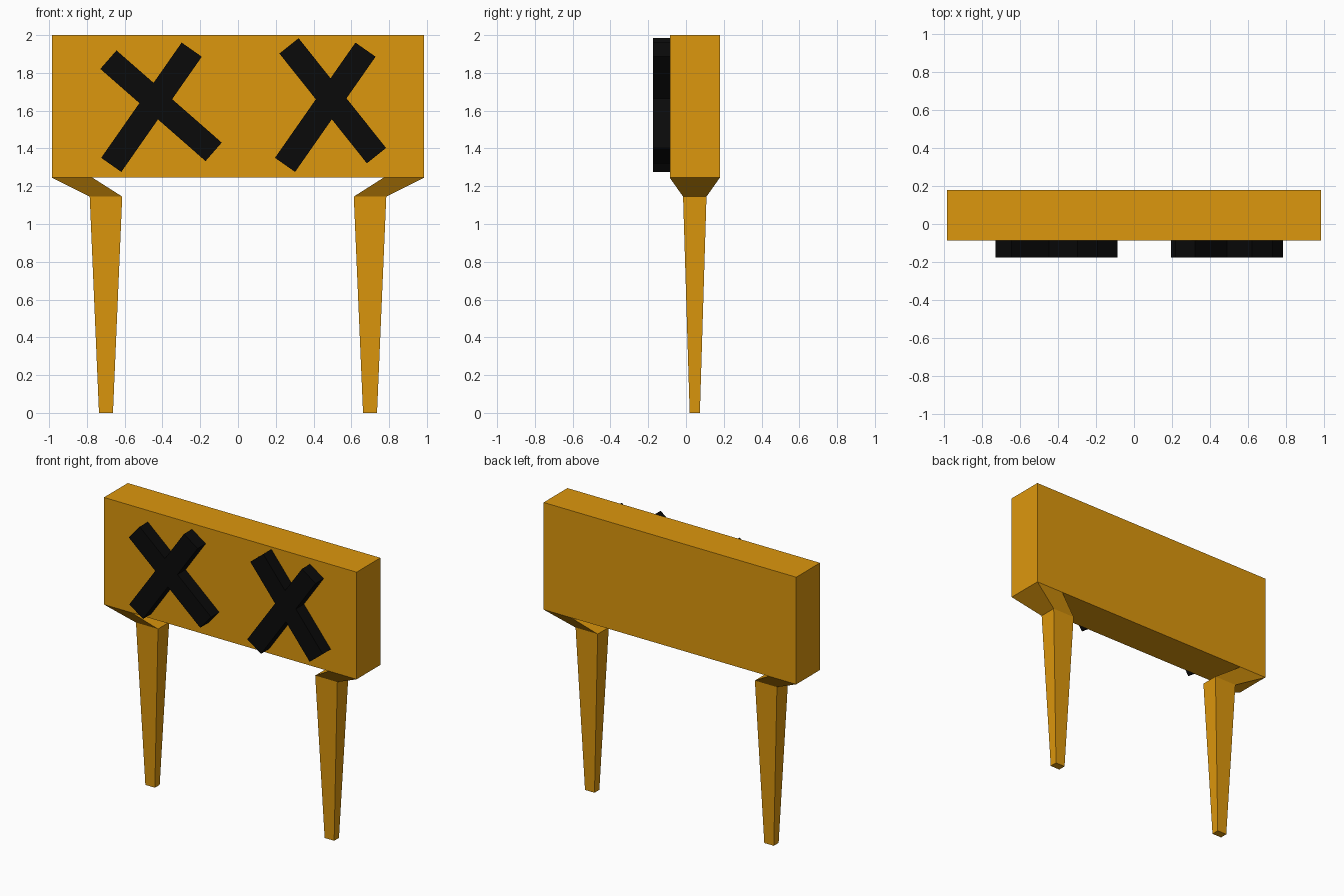
import bpy, bmesh, math
from mathutils import Vector, Matrix

if "Cube" in bpy.data.objects:
    bpy.data.objects.remove(bpy.data.objects["Cube"])


def material(name, color):
    m = bpy.data.materials.new(name)
    m.diffuse_color = color
    m.use_nodes = True
    m.node_tree.nodes["Principled BSDF"].inputs["Base Color"].default_value = m.diffuse_color
    return m


orange = material("orange_paint", (0.72, 0.31, 0.004, 1))
black = material("black_paint", (0.003, 0.003, 0.003, 1))


def add_object(name, bm, mat):
    bmesh.ops.recalc_face_normals(bm, faces=bm.faces[:])
    mesh = bpy.data.meshes.new(name)
    bm.to_mesh(mesh)
    bm.free()
    mesh.materials.append(mat)
    ob = bpy.data.objects.new(name, mesh)
    bpy.context.collection.objects.link(ob)
    return ob


# Board with legs extruded from the two ends of its underside
YMID, SPLIT, BOTTOM = 0.0465, 0.77, 1.245
bm = bmesh.new()
bmesh.ops.create_cube(bm, size=1, matrix=Matrix.Translation((0, YMID, (2 + BOTTOM) / 2))
                      @ Matrix.Diagonal((1.97, 0.265, 2 - BOTTOM, 1)))
for x in (-SPLIT, SPLIT):
    bmesh.ops.bisect_plane(bm, geom=bm.verts[:] + bm.edges[:] + bm.faces[:],
                           plane_co=(x, 0, 0), plane_no=(1, 0, 0))
bm.normal_update()
for side in (-1, 1):
    face = next(f for f in bm.faces if f.normal.z < -0.9
                and f.calc_center_median().x * side > SPLIT)
    # flared shoulder ring, then tapered foot: (centre x, half width, half depth, z)
    for cx, hx, hy, z in ((0.699, 0.086, 0.062, 1.145), (0.699, 0.037, 0.027, 0.0)):
        face = bmesh.ops.extrude_discrete_faces(bm, faces=[face])["faces"][0]
        c = face.calc_center_median()
        for v in face.verts:
            v.co = Vector((side * cx + math.copysign(hx, v.co.x - c.x),
                           YMID + math.copysign(hy, v.co.y - c.y), z))
add_object("board_and_legs", bm, orange)


# Crossed bars on the front
def bar(name, a, b, width=0.13, y0=-0.176, y1=-0.08):
    dx, dz = b[0] - a[0], b[1] - a[1]
    bm = bmesh.new()
    bmesh.ops.create_cube(
        bm, size=1,
        matrix=Matrix.Translation(((a[0] + b[0]) / 2, (y0 + y1) / 2, (a[1] + b[1]) / 2))
        @ Matrix.Rotation(-math.atan2(dz, dx), 4, 'Y')
        @ Matrix.Diagonal((math.hypot(dx, dz), y1 - y0, width, 1)))
    add_object(name, bm, black)


bar("left_cross_rising_bar", (-0.671, 1.313), (-0.245, 1.923))
bar("left_cross_falling_bar", (-0.686, 1.870), (-0.129, 1.382))
bar("right_cross_rising_bar", (0.249, 1.313), (0.675, 1.923))
bar("right_cross_falling_bar", (0.270, 1.943), (0.733, 1.362))
